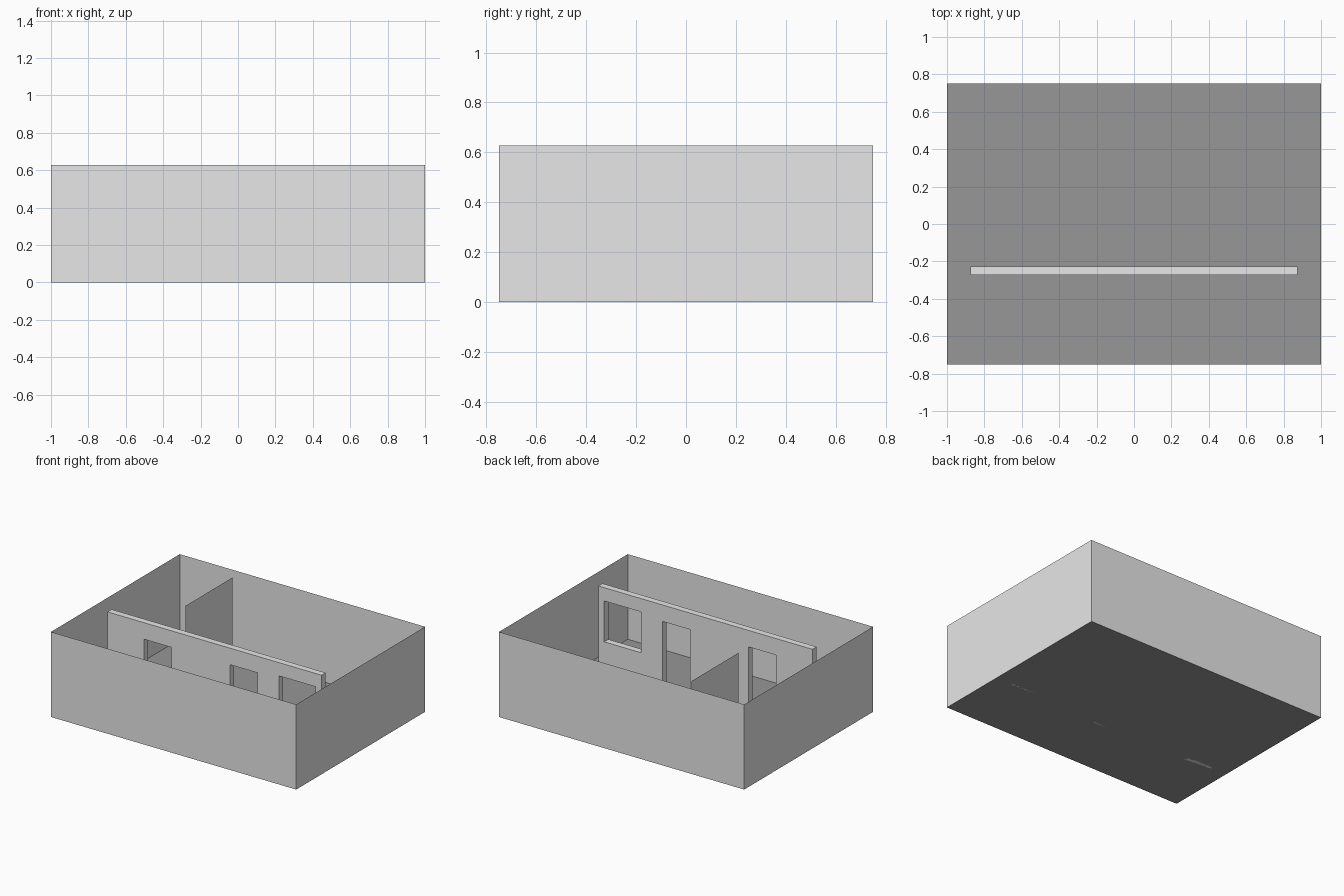
import bpy
import math

cube = bpy.data.objects.get("Cube")
if cube:
    bpy.data.objects.remove(cube, do_unlink=True)

HALF_X, HALF_Y, HEIGHT = 1.0, 0.75, 0.627


def make_material(name, grey):
    colour = (grey, grey, grey, 1.0)
    mat = bpy.data.materials.new(name)
    mat.use_nodes = True
    mat.diffuse_color = colour
    mat.node_tree.nodes["Principled BSDF"].inputs["Base Color"].default_value = colour
    return mat


wall_grey = make_material("wall_grey", 0.8)
floor_grey = make_material("floor_grey", 0.31)


def add_mesh(name, verts, faces, mat):
    mesh = bpy.data.meshes.new(name)
    mesh.from_pydata(verts, [], faces)
    mesh.materials.append(mat)
    obj = bpy.data.objects.new(name, mesh)
    bpy.context.collection.objects.link(obj)
    return obj


def add_panel(name, start, end):
    """Upright sheet wall between two plan points."""
    verts = [(*start, 0), (*end, 0), (*end, HEIGHT), (*start, HEIGHT)]
    return add_mesh(name, verts, [(0, 1, 2, 3)], wall_grey)


# Floor and the four outer walls
corners = [(-HALF_X, -HALF_Y), (HALF_X, -HALF_Y), (HALF_X, HALF_Y), (-HALF_X, HALF_Y)]
add_mesh("floor", [(x, y, 0) for x, y in corners], [(0, 1, 2, 3)], floor_grey)
for i, side in enumerate(("front", "left", "back", "right")):
    add_panel(side + "_wall", corners[i], corners[(i + 1) % 4])

# Thin divider in the back room
add_panel("divider", (-0.5, 0.1), (-0.5, 0.65))


def add_outline(curve, points):
    spline = curve.splines.new("POLY")
    spline.points.add(len(points) - 1)
    for point, (x, z) in zip(spline.points, points):
        point.co = (x, z, 0, 1)
    spline.use_cyclic_u = True
    spline.use_smooth = False


# Thick inner wall: elevation outline with two doorways and a window hole
WALL_END, DOOR_TOP = 0.873, 0.505
outline = [(-WALL_END, 0)]
for left, right in ((-0.575, -0.35), (0.125, 0.35)):
    outline += [(left, 0), (left, DOOR_TOP), (right, DOOR_TOP), (right, 0)]
outline += [(WALL_END, 0), (WALL_END, HEIGHT), (-WALL_END, HEIGHT)]

curve = bpy.data.curves.new("inner_wall", "CURVE")
curve.dimensions = "2D"
curve.fill_mode = "BOTH"
curve.extrude = 0.024
add_outline(curve, outline)
add_outline(curve, [(0.525, 0.228), (0.825, 0.228), (0.825, 0.529), (0.525, 0.529)])
curve.materials.append(wall_grey)

inner_wall = bpy.data.objects.new("inner_wall", curve)
bpy.context.collection.objects.link(inner_wall)
inner_wall.rotation_euler.x = math.pi / 2
inner_wall.location.y = -0.25
bpy.context.view_layer.objects.active = inner_wall
inner_wall.select_set(True)
bpy.ops.object.convert(target="MESH")
